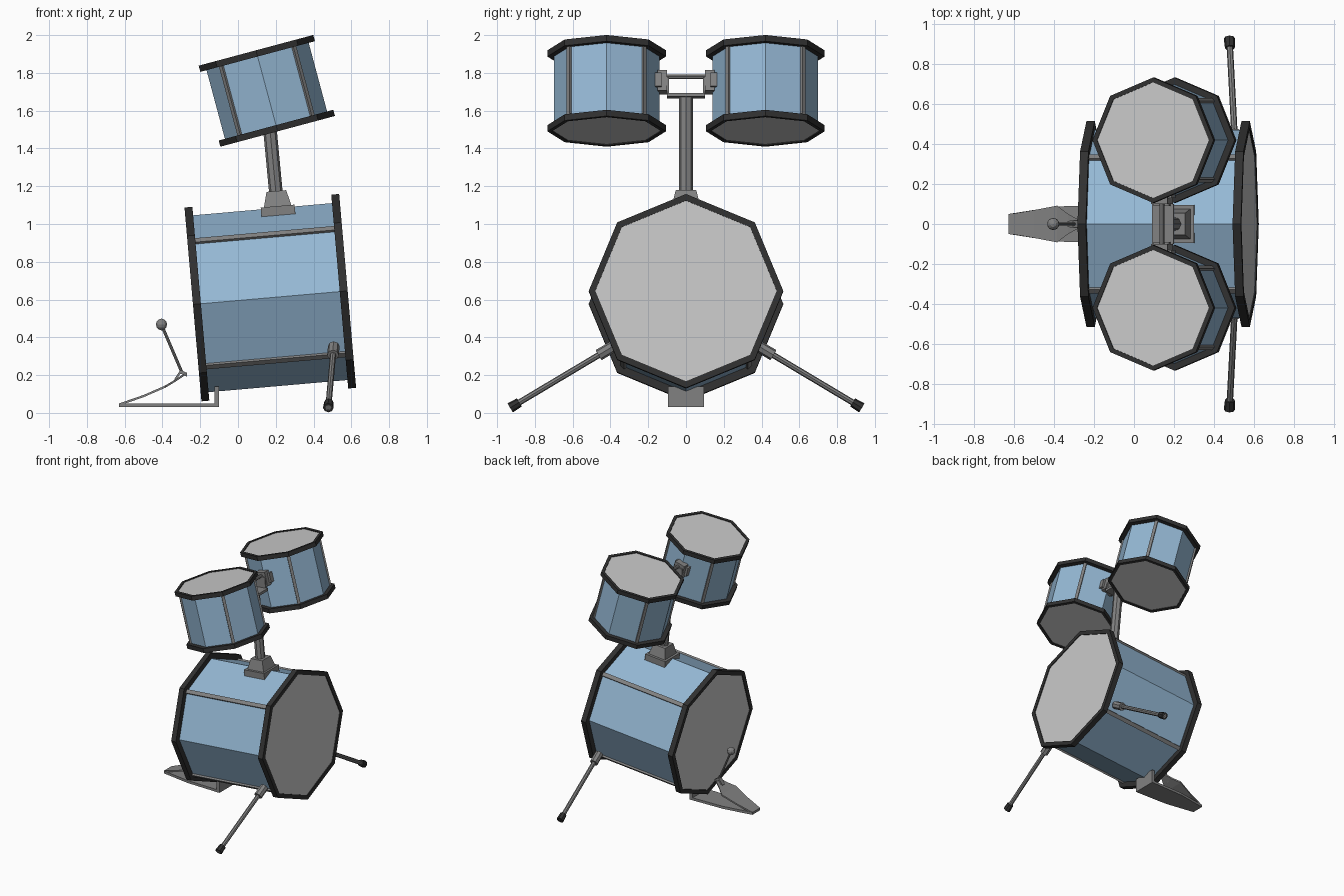
import bpy, bmesh, math
from mathutils import Matrix, Vector

if "Cube" in bpy.data.objects:
    bpy.data.objects.remove(bpy.data.objects["Cube"])


def material(name, rgb):
    m = bpy.data.materials.new(name)
    m.diffuse_color = (*rgb, 1)
    m.use_nodes = True
    m.node_tree.nodes["Principled BSDF"].inputs["Base Color"].default_value = m.diffuse_color
    return m


BLUE = material("shell_blue", (0.30, 0.48, 0.66))
HEAD = material("skin_grey", (0.58, 0.58, 0.58))
METAL = material("metal_grey", (0.22, 0.22, 0.22))
DARK = material("rim_dark", (0.03, 0.03, 0.03))


def finish(name, bm, mat, matrix=Matrix()):
    bmesh.ops.recalc_face_normals(bm, faces=bm.faces)
    me = bpy.data.meshes.new(name)
    bm.to_mesh(me)
    bm.free()
    me.materials.append(mat)
    ob = bpy.data.objects.new(name, me)
    ob.matrix_world = matrix
    bpy.context.collection.objects.link(ob)
    return ob


def lathe(name, profile, mat, matrix, n=8, closed=False):
    """Revolve (radius, z) points around local z with n flat sides."""
    bm = bmesh.new()
    rings = [[bm.verts.new((r * math.cos(2 * math.pi * i / n),
                            r * math.sin(2 * math.pi * i / n), z))
              for i in range(n)] for r, z in profile]
    pairs = list(zip(rings, rings[1:])) + ([(rings[-1], rings[0])] if closed else [])
    for a, b in pairs:
        for i in range(n):
            j = (i + 1) % n
            bm.faces.new((a[i], a[j], b[j], b[i]))
    return finish(name, bm, mat, matrix)


def disc(name, r, z, mat, matrix, n=8):
    bm = bmesh.new()
    bmesh.ops.create_circle(bm, cap_ends=True, segments=n, radius=r,
                            matrix=Matrix.Translation((0, 0, z)) @ Matrix.Rotation(math.pi / 8, 4, 'Z')
                            @ Matrix.Rotation(-math.pi / 8, 4, 'Z'))
    return finish(name, bm, mat, matrix)


def box(name, center, size, mat, matrix=Matrix(), top=1.0):
    """Box whose upper face is scaled by top."""
    bm = bmesh.new()
    bmesh.ops.create_cube(bm, size=1)
    for v in bm.verts:
        s = top if v.co.z > 0 else 1
        v.co = Vector((v.co.x * size[0] * s, v.co.y * size[1] * s, v.co.z * size[2])) + Vector(center)
    return finish(name, bm, mat, matrix)


def rod(name, p0, p1, r, mat, n=8, r2=None):
    p0, p1 = Vector(p0), Vector(p1)
    d = p1 - p0
    bm = bmesh.new()
    bmesh.ops.create_cone(bm, cap_ends=True, segments=n, radius1=r,
                          radius2=r if r2 is None else r2, depth=d.length)
    m = Matrix.Translation((p0 + p1) / 2) @ d.to_track_quat('Z', 'Y').to_matrix().to_4x4()
    return finish(name, bm, mat, m)


def plate(name, stations, thick, mat):
    """Symmetric slab through (x, half width, top z) stations."""
    bm = bmesh.new()
    rings = [[bm.verts.new(p) for p in ((x, -w, z), (x, w, z), (x, w, z - thick), (x, -w, z - thick))]
             for x, w, z in stations]
    for a, b in zip(rings, rings[1:]):
        for i in range(4):
            j = (i + 1) % 4
            bm.faces.new((a[i], a[j], b[j], b[i]))
    bm.faces.new(rings[0])
    bm.faces.new(rings[-1])
    return finish(name, bm, mat)


def drum(name, center, tilt, r, rim, skin, half, thick, strip):
    m = Matrix.Translation(center) @ Matrix.Rotation(math.radians(tilt), 4, 'Y')
    lathe(name + "_shell", [(r, -half), (r, half)], BLUE, m)
    for tag, s in (("upper", 1), ("lower", -1)):
        z0, z1 = s * (half - thick / 2), s * (half + thick / 2)
        zs = z1 - s * 0.006
        lathe(f"{name}_{tag}_rim", [(skin, zs), (r - 0.002, z0), (rim, z0), (rim, z1), (skin, z1)],
              DARK, m, closed=True)
        disc(f"{name}_{tag}_skin", skin, zs, HEAD, m)
    # metal strips on the diagonal corners
    for k in range(4):
        turn = m @ Matrix.Rotation(math.radians(45 + 90 * k), 4, 'Z')
        box(f"{name}_strip_{k + 1}", (r - 0.002, 0, 0), (0.02, strip, 2 * half - thick), METAL, turn)


# drums
drum("bass_drum", (0.171, 0, 0.61), 85, 0.47, 0.515, 0.48, 0.39, 0.042, 0.03)
for side, s in (("left", -1), ("right", 1)):
    drum(f"{side}_tom", (0.1525, s * 0.42, 1.705), -15, 0.28, 0.314, 0.29, 0.205, 0.034, 0.022)

# tom stand: foot, socket, post, yoke
lean = Matrix.Translation((0.212, 0, 1.07)) @ Matrix.Rotation(math.radians(-5), 4, 'Y')
box("stand_foot", (0, 0, 0), (0.18, 0.19, 0.05), METAL, lean)
box("stand_socket", (0, 0, 0.065), (0.145, 0.15, 0.08), METAL, lean, top=0.72)
rod("stand_post", (0.207, 0, 1.10), (0.152, 0, 1.68), 0.036, METAL)
yoke = Matrix.Translation((0.145, 0, 1.68)) @ Matrix.Rotation(math.radians(-5), 4, 'Y')
box("yoke_plate", (0, 0, 0), (0.11, 0.20, 0.02), METAL, yoke)
rod("yoke_rod", (0.14, -0.14, 1.78), (0.14, 0.14, 1.78), 0.012, METAL)
for side, s in (("left", -1), ("right", 1)):
    box(f"{side}_yoke_arm", (0, s * 0.095, 0.05), (0.08, 0.01, 0.09), METAL, yoke)
    tilt = Matrix.Translation((0.14, s * 0.125, 1.75)) @ Matrix.Rotation(math.radians(-15), 4, 'Y')
    box(f"{side}_tom_clamp", (0, 0, 0), (0.085, 0.05, 0.11), METAL, tilt)
    box(f"{side}_tom_bracket", (0, s * 0.025, 0), (0.12, 0.04, 0.075), METAL, tilt)

# spurs holding the bass drum
for side, s in (("left", -1), ("right", 1)):
    a, b = Vector((0.507, s * 0.385, 0.352)), Vector((0.478, s * 0.93, 0.027))
    d = (b - a).normalized()
    rod(f"{side}_spur_clamp", a, a + d * 0.09, 0.031, METAL)
    rod(f"{side}_spur_leg", a, b, 0.016, METAL)
    rod(f"{side}_spur_tip", b - d * 0.055, b, 0.025, DARK, r2=0.028)

# kick pedal
plate("pedal_base", [(-0.63, 0.05, 0.05), (-0.39, 0.088, 0.05), (-0.10, 0.095, 0.05)], 0.02, METAL)
box("pedal_upright", (-0.1125, 0, 0.085), (0.025, 0.19, 0.11), METAL)
plate("pedal_footboard", [(-0.63, 0.048, 0.05), (-0.50, 0.07, 0.095), (-0.385, 0.092, 0.145),
                          (-0.33, 0.05, 0.178), (-0.275, 0.02, 0.215)], 0.012, METAL)
plate("pedal_hinge", [(-0.335, 0.015, 0.182), (-0.305, 0.018, 0.228), (-0.27, 0.018, 0.212)], 0.02, METAL)
rod("beater_rod", (-0.295, 0, 0.21), (-0.402, 0, 0.46), 0.008, METAL)
bm = bmesh.new()
bmesh.ops.create_uvsphere(bm, u_segments=10, v_segments=6, radius=0.031)
finish("beater_ball", bm, METAL, Matrix.Translation((-0.405, 0, 0.468)))
